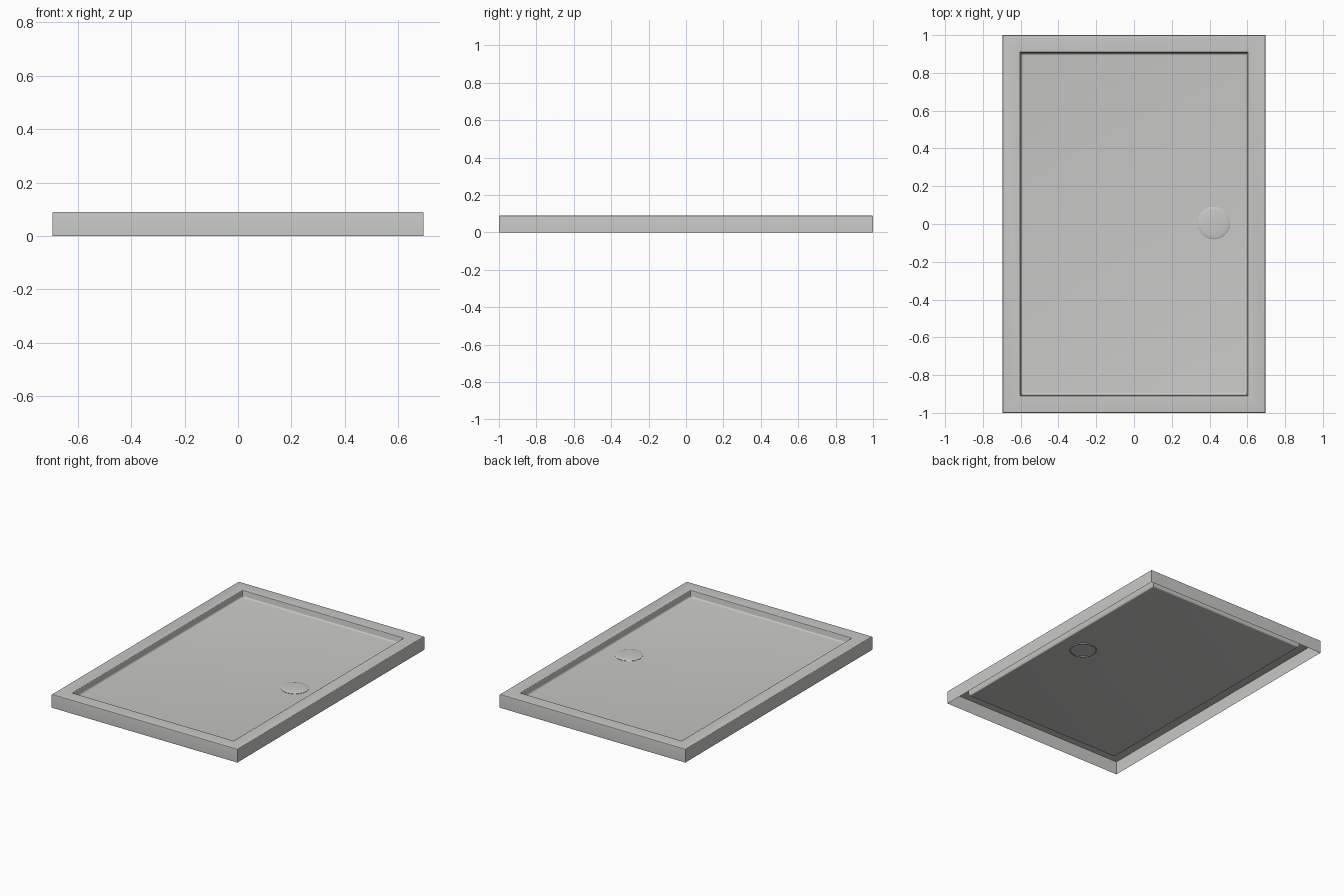
import bpy
import bmesh
import math

cube = bpy.data.objects.get("Cube")
if cube:
    bpy.data.objects.remove(cube, do_unlink=True)

HALF_X, HALF_Y, TOP = 0.695, 1.0, 0.09   # outer size
FLOOR = 0.047                            # height of the basin floor
RIM = 0.092                              # width of the flat rim
DRAIN = (0.423, 0.005)

grey = bpy.data.materials.new("light_grey")
grey.use_nodes = True
colour = (0.58, 0.58, 0.565, 1)
grey.diffuse_color = colour
grey.node_tree.nodes["Principled BSDF"].inputs["Base Color"].default_value = colour


def arc(cx, cz, r, start, end, steps):
    """Points of a rounded corner as (inset, height)."""
    angles = [math.radians(start + (end - start) * i / steps) for i in range(steps + 1)]
    return [(cx + r * math.cos(a), cz + r * math.sin(a)) for a in angles]


def loft(name, rings, cap):
    """Join rings of points into a sheet and close the last ring if asked."""
    bm = bmesh.new()
    loops = [[bm.verts.new(p) for p in ring] for ring in rings]
    for a, b in zip(loops, loops[1:]):
        n = len(a)
        for i in range(n):
            j = (i + 1) % n
            bm.faces.new((a[i], a[j], b[j], b[i]))
    if cap:
        bm.faces.new(loops[-1])
    mesh = bpy.data.meshes.new(name)
    bm.to_mesh(mesh)
    bm.free()
    obj = bpy.data.objects.new(name, mesh)
    bpy.context.collection.objects.link(obj)
    mesh.materials.append(grey)
    bpy.ops.object.select_all(action="DESELECT")
    obj.select_set(True)
    bpy.context.view_layer.objects.active = obj
    bpy.ops.object.shade_smooth_by_angle(angle=math.radians(35))
    return obj


def rectangle(inset, z):
    x, y = HALF_X - inset, HALF_Y - inset
    return [(-x, -y, z), (x, -y, z), (x, y, z), (-x, y, z)]


def circle(r, z, n=48):
    return [(DRAIN[0] + r * math.cos(2 * math.pi * i / n),
             DRAIN[1] + r * math.sin(2 * math.pi * i / n), z) for i in range(n)]


# Tray: open underneath, outer wall, rounded edge, rim, basin wall, fillet, floor
e, f = 0.005, 0.012
profile = [(0, 0)]
profile += arc(e, TOP - e, e, 180, 90, 4)
profile += arc(RIM - e, TOP - e, e, 90, 0, 4)
profile += arc(RIM + 0.004 + f, FLOOR + f, f, 180, 270, 5)
loft("shower_tray", [rectangle(*p) for p in profile], True)

# Drain cover: shallow dome on a short collar passing through the floor
R, rise = 0.086, 0.007
dome = [circle(R * math.cos(t), FLOOR + 0.002 + rise * math.sin(t))
        for t in [math.radians(15 * i) for i in range(6)]]
loft("drain_cover", [circle(R, FLOOR - 0.006)] + dome, True)

# Drain ring below the floor
ring = [circle(R, FLOOR - 0.001), circle(R, FLOOR - 0.006),
        circle(R - 0.008, FLOOR - 0.006), circle(R - 0.008, FLOOR - 0.001)]
loft("drain_ring", ring[::-1], False)
